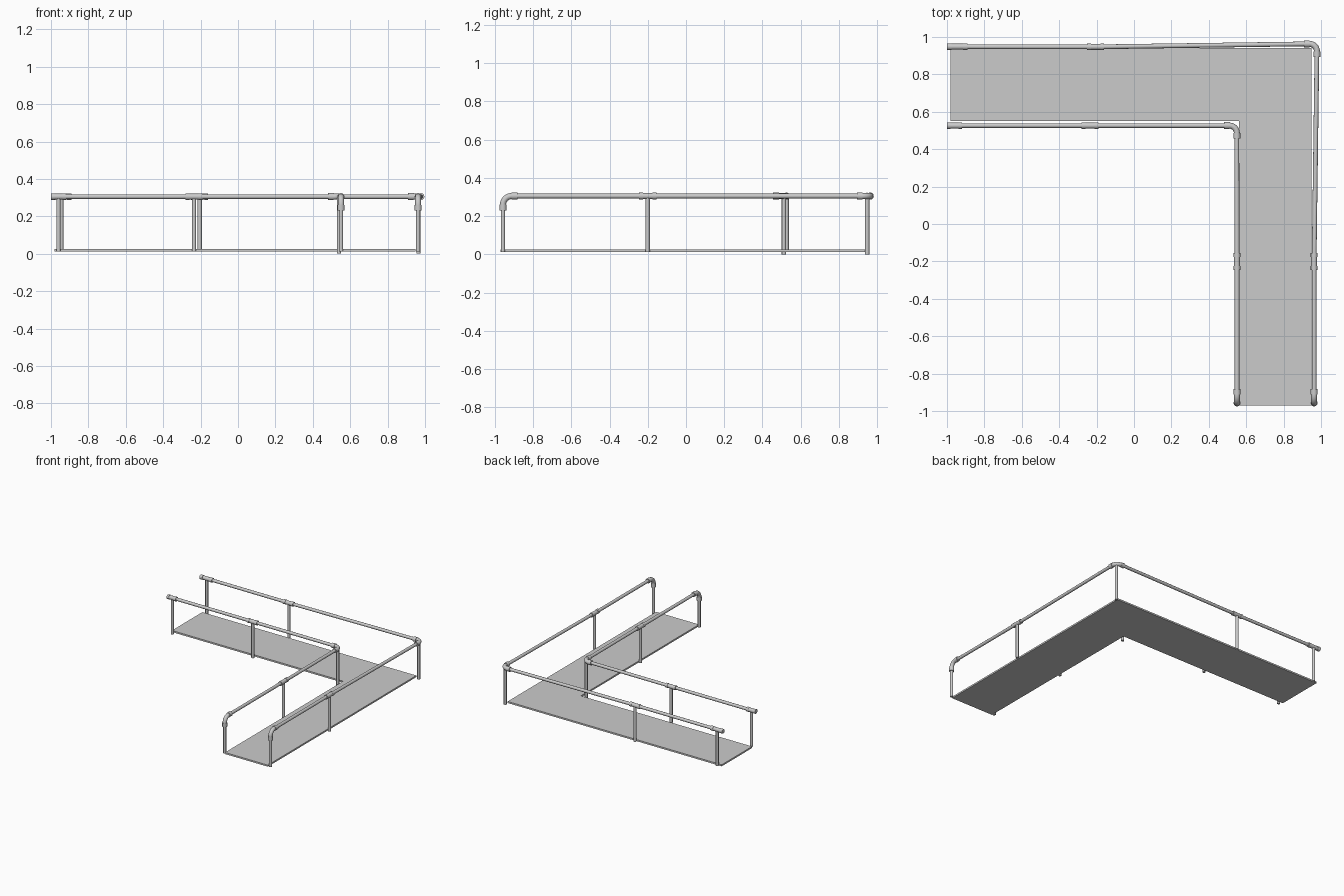
import bpy, math
from mathutils import Vector

if "Cube" in bpy.data.objects:
    bpy.data.objects.remove(bpy.data.objects["Cube"])

RAIL_Z = 0.305
DECK_LO, DECK_HI = 0.012, 0.025


def tube(name, pts, r, sides=16):
    """Capped round pipe following a list of points."""
    cu = bpy.data.curves.new(name, 'CURVE')
    cu.dimensions = '3D'
    cu.bevel_depth = r
    cu.bevel_resolution = sides // 4 - 1 + sides // 8 - 1
    cu.use_fill_caps = True
    sp = cu.splines.new('POLY')
    sp.points.add(len(pts) - 1)
    for p, co in zip(sp.points, pts):
        p.co = (*co, 1)
    ob = bpy.data.objects.new(name, cu)
    bpy.context.collection.objects.link(ob)
    bpy.ops.object.select_all(action='DESELECT')
    bpy.context.view_layer.objects.active = ob
    ob.select_set(True)
    bpy.ops.object.convert(target='MESH')
    bpy.ops.object.shade_smooth_by_angle(angle=math.radians(40))
    return bpy.context.object


def elbow(name, corner, d1, d2, rad=0.045, leg=0.03):
    """Pipe bend at a corner, with collars on both ends."""
    c, d1, d2 = Vector(corner), Vector(d1), Vector(d2)
    centre = c + (d1 + d2) * rad
    arc = []
    for i in range(9):
        a = i / 8 * math.pi / 2
        arc.append(centre - d2 * rad * math.cos(a) - d1 * rad * math.sin(a))
    tube(name, [c + d1 * (rad + leg)] + arc + [c + d2 * (rad + leg)], 0.016)
    for d in (d1, d2):
        tube(name + "_collar", [c + d * rad, c + d * (rad + leg)], 0.019)


def coupler(name, centre, d, half=0.045):
    """Tee fitting: slim body with a ring at each end."""
    c, d = Vector(centre), Vector(d)
    tube(name, [c - d * half, c + d * half], 0.016)
    for s in (-1, 1):
        tube(name + "_ring", [c + d * s * half * 0.55, c + d * s * half], 0.018)


def post(name, x, y, bottom=DECK_LO, top=RAIL_Z):
    tube(name, [(x, y, bottom), (x, y, top)], 0.0115)


# L-shaped walkway deck
outline = [(-0.98, 0.55), (0.562, 0.55), (0.562, -0.97),
           (0.948, -0.97), (0.948, 0.94), (-0.98, 0.94)]
n = len(outline)
verts = [(x, y, z) for z in (DECK_LO, DECK_HI) for x, y in outline]
faces = [list(range(n))[::-1], list(range(n, 2 * n))]
faces += [[i, (i + 1) % n, n + (i + 1) % n, n + i] for i in range(n)]
me = bpy.data.meshes.new("deck")
me.from_pydata(verts, [], faces)
bpy.context.collection.objects.link(bpy.data.objects.new("deck", me))

# Per side: end post, middle post, corner, corner post, front leg x
sides = {
    "outer": dict(end=(-0.945, 0.948), mid=(-0.205, 0.947), corner=(0.978, 0.963),
                  cpost=(0.965, 0.947), leg_x=0.963),
    "inner": dict(end=(-0.96, 0.526), mid=(-0.235, 0.526), corner=(0.55, 0.526),
                  cpost=(0.54, 0.512), leg_x=0.551),
}
for s, p in sides.items():
    (ex, ey), (mx, my), (cx, cy), lx = p["end"], p["mid"], p["corner"], p["leg_x"]
    end_y = -0.957
    # handrails
    tube(s + "_back_rail", [(-1, ey, RAIL_Z), (mx, my, RAIL_Z),
                            (cx - 0.05, cy, RAIL_Z)], 0.0125)
    tube(s + "_side_rail", [(cx, cy - 0.05, RAIL_Z), (lx, -0.2, RAIL_Z),
                            (lx, end_y + 0.05, RAIL_Z)], 0.0125)
    # bends
    elbow(s + "_corner_elbow", (cx, cy, RAIL_Z), (-1, 0, 0), (0, -1, 0), 0.04)
    elbow(s + "_front_elbow", (lx, end_y, RAIL_Z), (0, 1, 0), (0, 0, -1))
    # tee fittings
    half = (ex + 1)
    coupler(s + "_end_coupler", (ex, ey, RAIL_Z), (1, 0, 0), half)
    coupler(s + "_back_coupler", (mx, my, RAIL_Z), (1, 0, 0))
    coupler(s + "_side_coupler", (lx, -0.2, RAIL_Z), (0, 1, 0))
    # posts
    post(s + "_end_post", ex, ey)
    post(s + "_back_post", mx, my)
    post(s + "_corner_post", *p["cpost"], bottom=0)
    post(s + "_side_post", lx, -0.2)
    post(s + "_front_post", lx, end_y, top=0.25)
